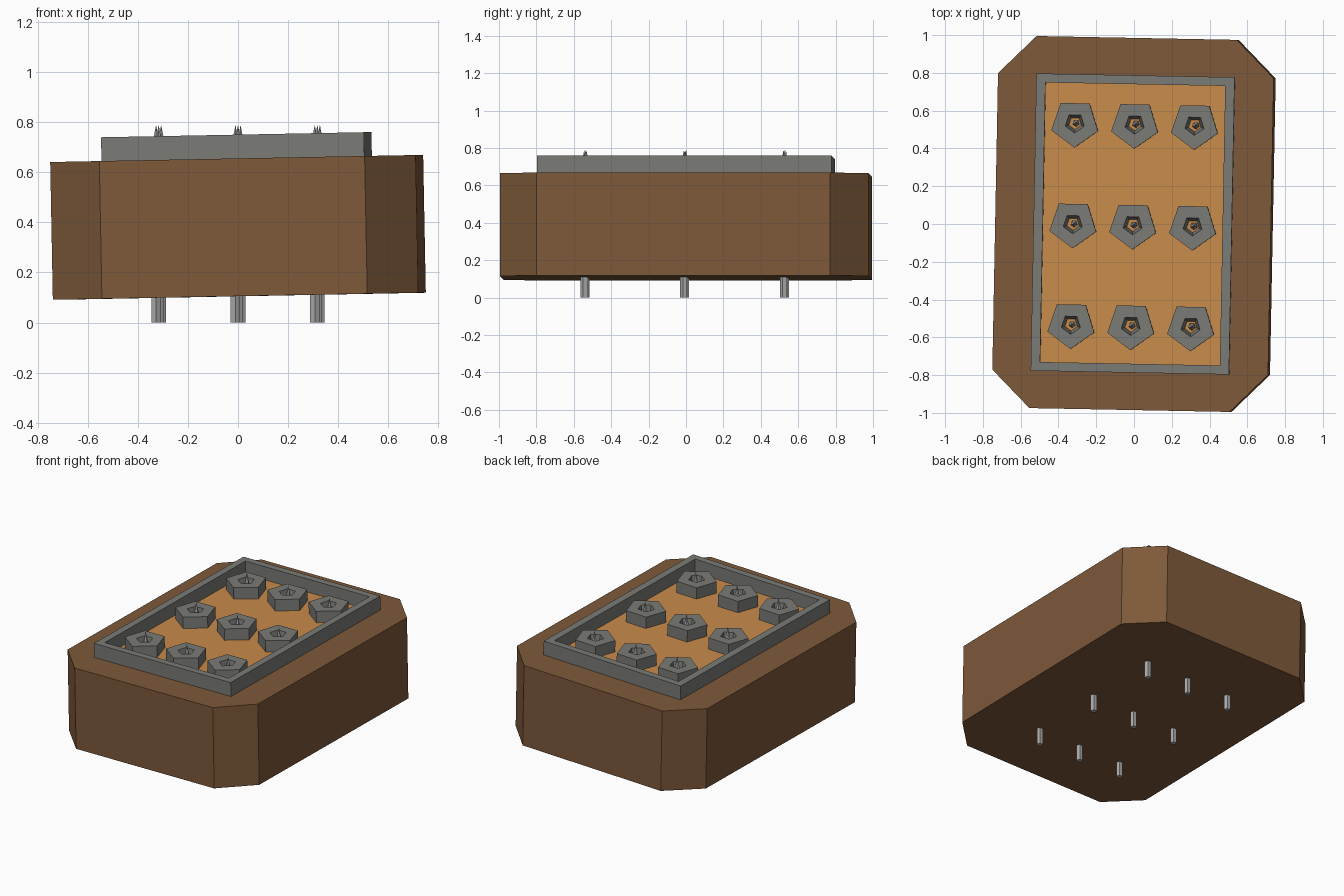
import bpy, bmesh, math
from mathutils import Matrix, Vector

if "Cube" in bpy.data.objects:
    bpy.data.objects.remove(bpy.data.objects["Cube"])

TILT = math.radians(-1.1)
# Slight lean shared by the body, frame and sockets
LEAN = (Matrix.Translation((0, 0, 0.38)) @ Matrix.Rotation(TILT, 4, 'Z')
        @ Matrix.Rotation(TILT, 4, 'Y') @ Matrix.Translation((0, 0, -0.38)))


def material(name, rgb):
    m = bpy.data.materials.new(name)
    m.diffuse_color = (*rgb, 1)
    m.use_nodes = True
    m.node_tree.nodes["Principled BSDF"].inputs["Base Color"].default_value = m.diffuse_color
    return m


BROWN = material("dark_brown", (0.205, 0.10, 0.042))
ORANGE = material("orange_brown", (0.58, 0.262, 0.07))
GREY = material("mid_grey", (0.195, 0.195, 0.182))
SILVER = material("silver", (0.42, 0.42, 0.42))


def loft(name, loops, mat, closed=False, matrix=LEAN):
    """Skin a list of equal-length vertex loops; cap the ends or close the tube."""
    bm = bmesh.new()
    rings = [[bm.verts.new(p) for p in loop] for loop in loops]
    n = len(rings[0])
    pairs = list(zip(rings, rings[1:]))
    if closed:
        pairs.append((rings[-1], rings[0]))
    for a, b in pairs:
        for i in range(n):
            j = (i + 1) % n
            bm.faces.new((a[i], a[j], b[j], b[i]))
    if not closed:
        bm.faces.new(rings[0][::-1])
        bm.faces.new(rings[-1])
    bmesh.ops.recalc_face_normals(bm, faces=bm.faces)
    bm.transform(matrix)
    me = bpy.data.meshes.new(name)
    bm.to_mesh(me)
    bm.free()
    me.materials.append(mat)
    ob = bpy.data.objects.new(name, me)
    bpy.context.collection.objects.link(ob)
    return ob


def octagon(hx, hy, c, z):
    return [(hx - c, -hy, z), (hx, c - hy, z), (hx, hy - c, z), (hx - c, hy, z),
            (c - hx, hy, z), (-hx, hy - c, z), (-hx, c - hy, z), (c - hx, -hy, z)]


def rect(hx, hy, z):
    return [(-hx, -hy, z), (hx, -hy, z), (hx, hy, z), (-hx, hy, z)]


def pentagon(x, y, r, z):
    return [(x + r * math.sin(k * math.tau / 5), y - r * math.cos(k * math.tau / 5), z)
            for k in range(5)]


# Chamfered body block
loft("body", [octagon(0.73, 0.985, 0.2, 0.105), octagon(0.73, 0.985, 0.2, 0.655)], BROWN)

# Raised rim and the panel inside it
loft("rim", [rect(0.525, 0.787, 0.64), rect(0.525, 0.787, 0.75),
             rect(0.476, 0.74, 0.75), rect(0.476, 0.74, 0.64)], GREY, closed=True)
loft("panel", [rect(0.48, 0.745, 0.65), rect(0.48, 0.745, 0.66)], ORANGE)

# Three by three grid of sockets, each with an upright pin
for row in (-1, 0, 1):
    for col in (-1, 0, 1):
        x, y = 0.317 * col, 0.533 * row - 0.005
        loft("socket", [pentagon(x, y, 0.13, 0.65), pentagon(x, y, 0.13, 0.738),
                        pentagon(x, y, 0.053, 0.738), pentagon(x, y, 0.032, 0.65)],
             GREY, closed=True)
        p = Matrix.Rotation(TILT, 3, 'Z') @ Vector((x, y, 0))
        loft("pin", [pentagon(p.x, p.y, 0.02, 0), pentagon(p.x, p.y, 0.02, 0.69),
                     pentagon(p.x, p.y, 0.0005, 0.787)], SILVER, matrix=Matrix())
